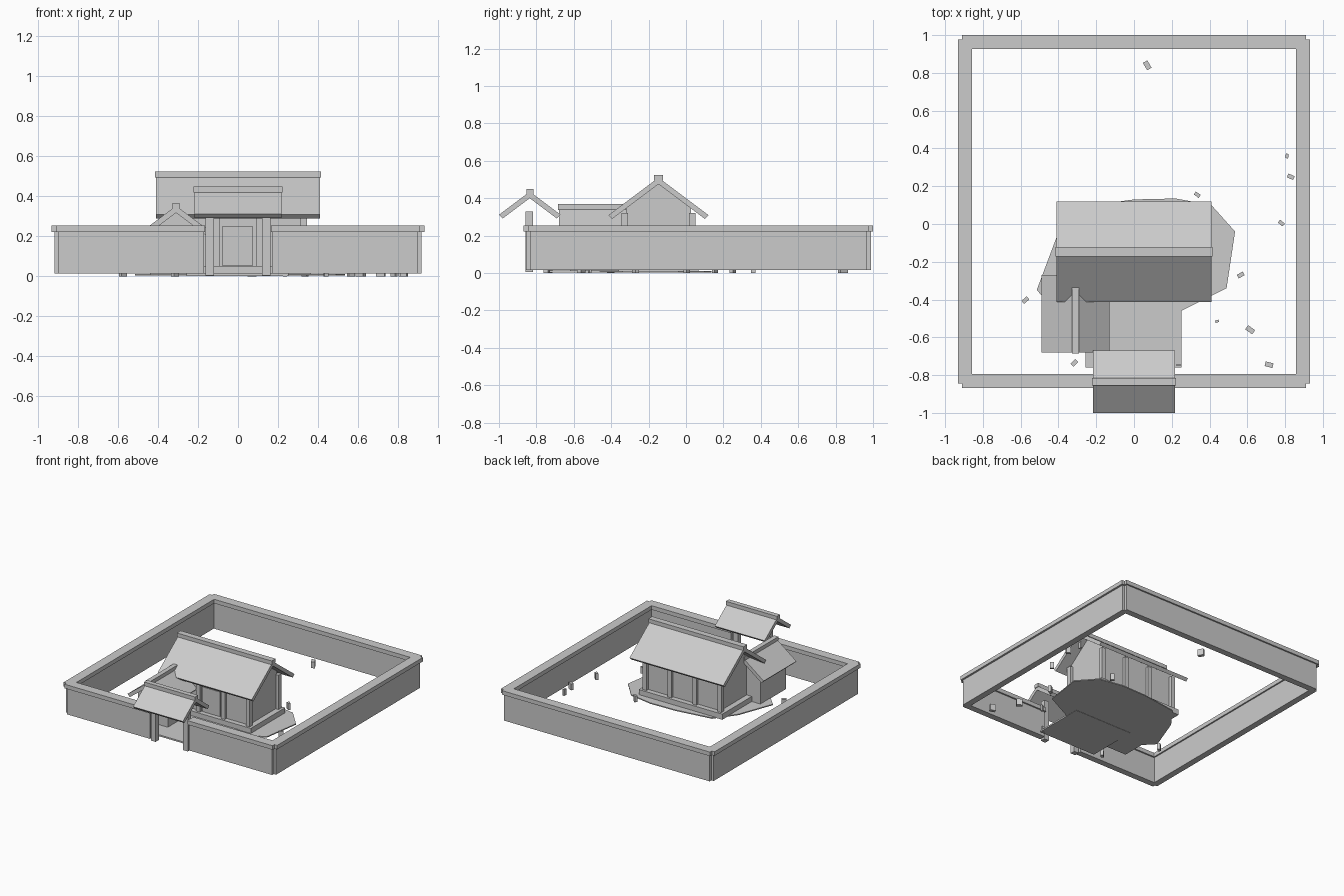
import bpy, bmesh, math
from mathutils import Matrix

if "Cube" in bpy.data.objects:
    bpy.data.objects.remove(bpy.data.objects["Cube"], do_unlink=True)

GREY = (0.6, 0.6, 0.6, 1)
mat = bpy.data.materials.new("plain grey")
mat.use_nodes = True
mat.diffuse_color = GREY
mat.node_tree.nodes["Principled BSDF"].inputs["Base Color"].default_value = GREY


def finish(name, bm):
    bmesh.ops.recalc_face_normals(bm, faces=bm.faces)
    me = bpy.data.meshes.new(name)
    bm.to_mesh(me)
    bm.free()
    me.materials.append(mat)
    ob = bpy.data.objects.new(name, me)
    bpy.context.collection.objects.link(ob)
    return ob


def box(name, x, y, z, turn=0):
    """Box from (min, max) pairs, turned about its own upright axis."""
    bm = bmesh.new()
    size = [b - a for a, b in (x, y, z)]
    mid = [(a + b) / 2 for a, b in (x, y, z)]
    m = Matrix.Translation(mid) @ Matrix.Rotation(turn, 4, 'Z') @ Matrix.Diagonal((*size, 1))
    bmesh.ops.create_cube(bm, size=1, matrix=m)
    return finish(name, bm)


def prism(name, points, step):
    """Extrude a closed outline of 3D points along a vector."""
    bm = bmesh.new()
    face = bm.faces.new([bm.verts.new(p) for p in points])
    res = bmesh.ops.extrude_face_region(bm, geom=[face], use_keep_orig=True)
    verts = [v for v in res["geom"] if isinstance(v, bmesh.types.BMVert)]
    bmesh.ops.translate(bm, verts=verts, vec=step)
    return finish(name, bm)


def section(name, outline, mid, span, axis):
    """Extrude an (offset, height) outline along the x or y axis."""
    a, b = span
    if axis == 'X':
        return prism(name, [(a, mid + o, z) for o, z in outline], (b - a, 0, 0))
    return prism(name, [(mid + o, a, z) for o, z in outline], (0, b - a, 0))


def roof(name, mid, half, apex, span, axis, ridge, drop=0.035, pitch=0.75):
    eave = apex - half * pitch
    lip = half - 0.02
    under = apex - drop
    section(name + "_roof", [(-half, eave), (0, apex), (half, eave),
                             (lip, under - lip * pitch), (0, under),
                             (-lip, under - lip * pitch)], mid, span, axis)
    r, top = ridge, apex + 0.015
    a, b = span[0] - 0.005, span[1] + 0.005
    section(name + "_ridge", [(-r, top - 0.03), (r, top - 0.03), (r, top), (-r, top)],
            mid, (a, b), axis)


def gabled_walls(name, mid, half, apex, base, span, axis, pitch=0.75):
    e = apex - half * pitch
    section(name, [(-half, base), (half, base), (half, e), (0, apex), (-half, e)],
            mid, span, axis)


# Courtyard wall with overhanging caps, open at the gate
BASE, TOP, CAP = 0.015, 0.222, 0.254
body, cap = (BASE, TOP), (TOP, CAP)
for s, side in ((-1, "right"), (1, "left")):
    box(side + "_wall", sorted((s * 0.868, s * 0.918)), (-0.835, 0.965), body)
    box(side + "_wall_cap", sorted((s * 0.857, s * 0.933)), (-0.845, 0.977), cap)
    box(side + "_front_wall", sorted((s * 0.17, s * 0.898)), (-0.856, -0.806), body)
    box(side + "_front_wall_cap", sorted((s * 0.165, s * 0.91)), (-0.868, -0.794), cap)
    box(side + "_gate_post", sorted((s * 0.12, s * 0.162)), (-0.858, -0.818), (0.005, 0.33))
box("back_wall", (-0.898, 0.898), (0.938, 0.988), body)
box("back_wall_cap", (-0.91, 0.91), (0.926, 1.0), cap)

# Gate roof
roof("gate", -0.835, 0.165, 0.435, (-0.218, 0.218), 'X', 0.019)

# Main house
MID = -0.147
box("house_plinth", (-0.365, 0.365), (MID - 0.215, MID + 0.215), (0.008, 0.052))
gabled_walls("house_walls", MID, 0.175, 0.478, 0.05, (-0.32, 0.32), 'X')
for row, y in (("front", MID - 0.18), ("back", MID + 0.18)):
    for i in range(4):
        x = -0.327 + i * 0.218
        box(f"{row}_post_{i + 1}", (x - 0.017, x + 0.017), (y - 0.018, y + 0.018), (0.05, 0.322))
box("house_door", (-0.08, 0.076), (MID - 0.184, MID - 0.174), (0.055, 0.25))
roof("house", MID, 0.267, 0.51, (-0.41, 0.41), 'X', 0.024)

# Side wing
WING = -0.31
gabled_walls("wing_walls", WING, 0.13, 0.325, 0.008, (-0.62, -0.3), 'Y')
roof("wing", WING, 0.18, 0.353, (-0.68, -0.27), 'Y', 0.018)

# Thin paved ground and entrance path
yard = [(0.41, 0.1), (0.22, 0.135), (0, 0.13), (-0.29, 0.09), (-0.41, -0.07), (-0.515, -0.35),
        (-0.42, -0.45), (-0.25, -0.5), (0.25, -0.46), (0.49, -0.34), (0.535, -0.04)]
prism("paved_yard", [(x, y, 0.004) for x, y in yard], (0, 0, 0.008))
box("entrance_path", (-0.258, 0.252), (-0.76, -0.35), (0.002, 0.014))

# Scattered stones: x, y, length, turn in degrees
stones = [(0.07, 0.84, 0.045, 120), (0.81, 0.36, 0.024, 85), (0.83, 0.25, 0.036, -25),
          (0.335, 0.155, 0.032, -35), (0.78, 0.005, 0.032, -40), (0.565, -0.27, 0.036, 30),
          (0.615, -0.56, 0.045, -35), (0.44, -0.515, 0.02, 20), (0.715, -0.745, 0.042, -15),
          (-0.315, -0.735, 0.036, 45), (-0.575, -0.403, 0.036, 40), (0.235, -0.747, 0.02, 0)]
for i, (x, y, size, turn) in enumerate(stones):
    h, w = size / 2, size * 0.3
    box(f"stone_{i + 1}", (x - h, x + h), (y - w, y + w), (0, 0.05), math.radians(turn))
